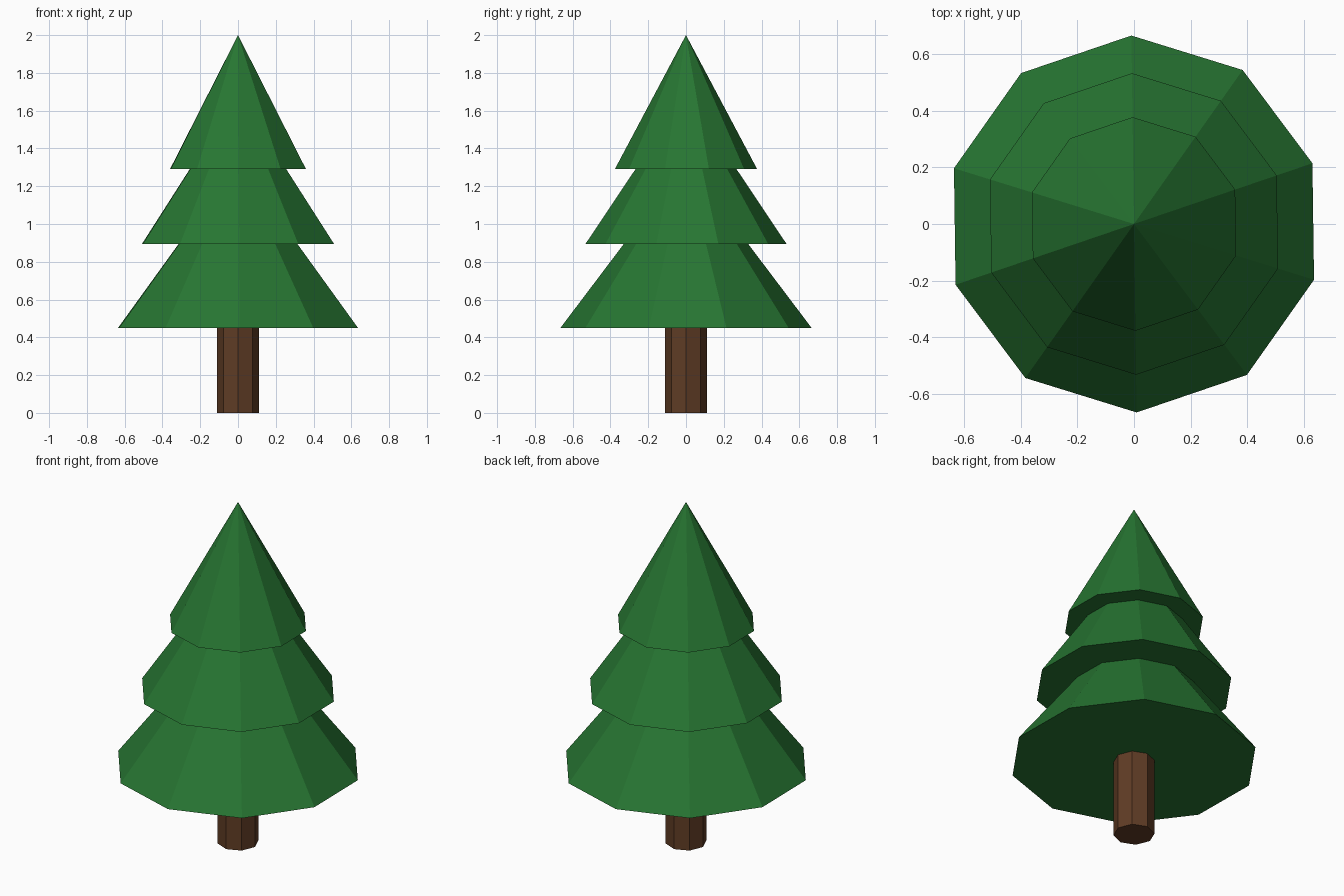
import bpy
from math import radians

cube = bpy.data.objects.get("Cube")
if cube:
    bpy.data.objects.remove(cube, do_unlink=True)


def make_material(name, rgb):
    mat = bpy.data.materials.new(name)
    mat.use_nodes = True
    color = (*rgb, 1.0)
    mat.diffuse_color = color
    mat.node_tree.nodes["Principled BSDF"].inputs["Base Color"].default_value = color
    return mat


def add_cone(name, sides, radius, top_radius, bottom, top, turn, mat):
    bpy.ops.mesh.primitive_cone_add(
        vertices=sides, radius1=radius, radius2=top_radius, depth=top - bottom,
        location=(0, 0, (bottom + top) / 2), rotation=(0, 0, radians(turn)))
    obj = bpy.context.object
    obj.name = name
    obj.data.materials.append(mat)
    return obj


needle_green = make_material("needle_green", (0.02, 0.18, 0.032))
bark_brown = make_material("bark_brown", (0.115, 0.045, 0.018))

# Trunk: eight-sided post reaching just into the lowest tier
add_cone("trunk", 8, 0.11, 0.11, 0, 0.47, 0, bark_brown)

# Foliage: three overlapping ten-sided cones, each with a closed underside
tiers = [
    ("lower_foliage", 0.665, 0.45, 1.33),
    ("middle_foliage", 0.532, 0.895, 1.69),
    ("upper_foliage", 0.377, 1.29, 2.0),
]
for name, radius, bottom, top in tiers:
    add_cone(name, 10, radius, 0, bottom, top, 0.8, needle_green)
